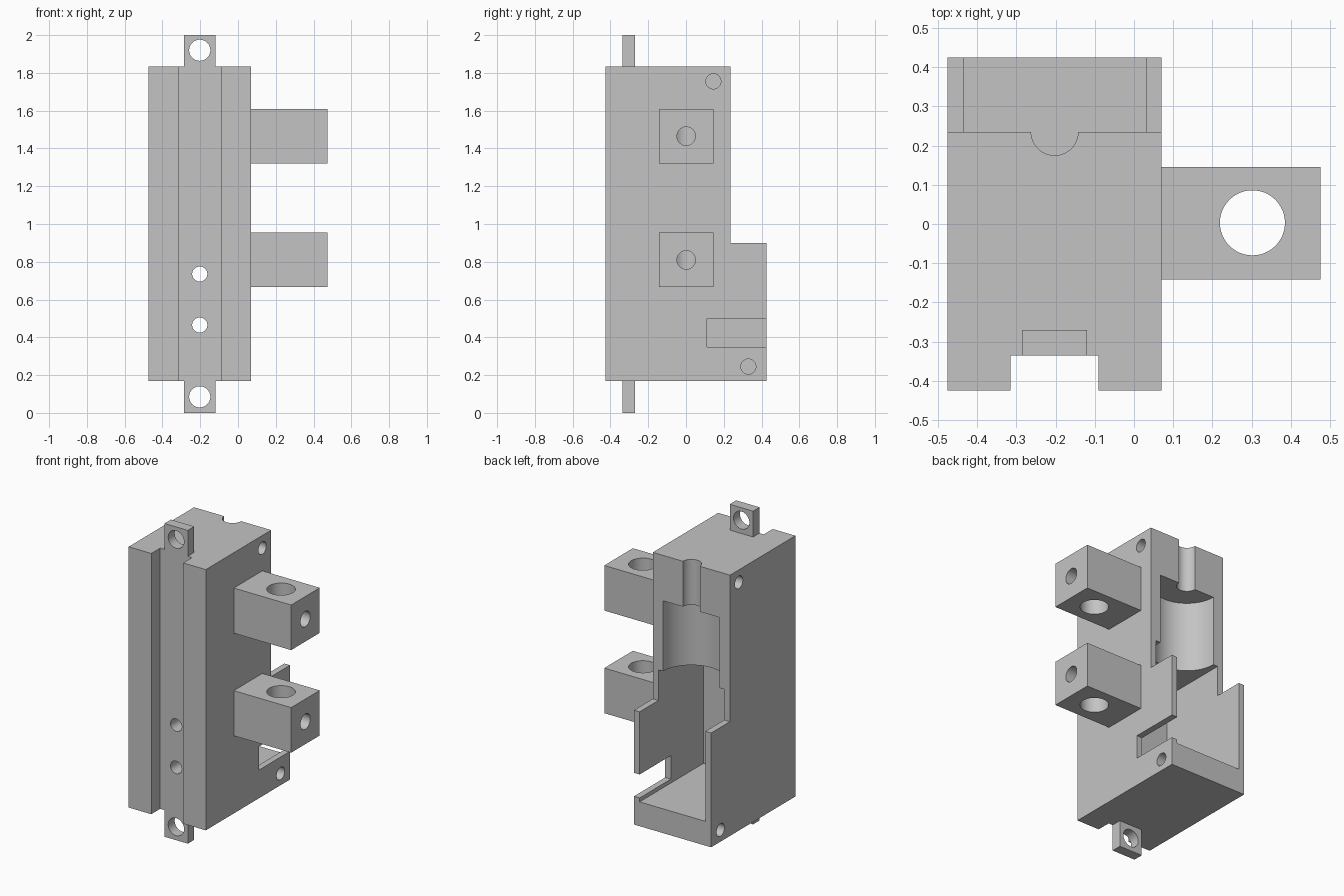
import bpy
import math
from mathutils import Vector

default = bpy.data.objects.get("Cube")
if default:
    bpy.data.objects.remove(default, do_unlink=True)

grey = bpy.data.materials.new("plain grey")
grey.use_nodes = True
grey.diffuse_color = (0.55, 0.55, 0.55, 1)
grey.node_tree.nodes["Principled BSDF"].inputs["Base Color"].default_value = grey.diffuse_color


def box(name, x, y, z):
    """Box from (min, max) ranges."""
    bpy.ops.mesh.primitive_cube_add(size=1)
    ob = bpy.context.object
    ob.name = name
    lo, hi = Vector((x[0], y[0], z[0])), Vector((x[1], y[1], z[1]))
    for v in ob.data.vertices:
        v.co = Vector([(a + b) / 2 + c * (b - a) for a, b, c in zip(lo, hi, v.co)])
    ob.data.materials.append(grey)
    return ob


def rod(start, end, radius):
    """Round cutter between two points."""
    a, b = Vector(start), Vector(end)
    bpy.ops.mesh.primitive_cylinder_add(vertices=48, radius=radius, depth=(b - a).length,
                                        location=(a + b) / 2)
    ob = bpy.context.object
    ob.name = "round_cutter"
    ob.rotation_euler = (b - a).to_track_quat('Z', 'Y').to_euler()
    ob.data.materials.append(grey)
    return ob


def carve(ob, cutters):
    """Cut every cutter out of the part, then discard the cutters."""
    for c in cutters:
        c.hide_render = True
        mod = ob.modifiers.new("cut", 'BOOLEAN')
        mod.operation, mod.solver, mod.object = 'DIFFERENCE', 'EXACT', c
    bpy.context.view_layer.update()
    mesh = bpy.data.meshes.new_from_object(ob.evaluated_get(bpy.context.evaluated_depsgraph_get()))
    ob.modifiers.clear()
    ob.data = mesh
    for c in cutters:
        bpy.data.objects.remove(c, do_unlink=True)
    bpy.ops.object.select_all(action='DESELECT')
    ob.select_set(True)
    bpy.context.view_layer.objects.active = ob
    bpy.ops.object.shade_smooth_by_angle(angle=math.radians(30))


LEFT, RIGHT = -0.475, 0.07      # body sides
BOTTOM, TOP = 0.17, 1.835       # body ends
MID = -0.2025                   # body centre line
STEP = 0.235                    # rear face of the upper half

# Housing with stepped back, front channel, pocket and side slot
body = box("housing", (LEFT, RIGHT), (-0.425, 0.425), (BOTTOM, TOP))
cutters = [
    box("step_cutter", (-1, 1), (STEP, 1), (0.9, 3)),
    box("channel_cutter", (-0.315, -0.09), (-1, -0.335), (-1, 3)),
    box("pocket_cutter", (-0.435, 0.03), (-0.22, 1), (0.325, 1.095)),
    box("slot_cutter", (-0.1, 1), (0.11, 1), (0.35, 0.5)),
    rod((MID, STEP, 1.0), (MID, STEP, 1.545), 0.2),
    rod((MID, STEP, 1.5), (MID, STEP, 2.2), 0.06),
]
# Front screw holes into the pocket
for z in (0.465, 0.735):
    cutters.append(rod((MID, -0.6, z), (MID, 0, z), 0.04))
# Blind holes in both sides
for y, z in ((0.145, 1.755), (0.33, 0.245)):
    for side, inward in ((LEFT, 1), (RIGHT, -1)):
        cutters.append(rod((side - 0.1 * inward, y, z), (side + 0.15 * inward, y, z), 0.04))
carve(body, cutters)

# Mounting tabs
for name, z0, z1, hole in (("lower_tab", 0, BOTTOM, 0.085), ("upper_tab", TOP, 2, 1.92)):
    tab = box(name, (-0.285, -0.12), (-0.335, -0.27), (z0, z1))
    carve(tab, [rod((MID, -0.6, hole), (MID, 0, hole), 0.056)])

# Clamp arms with a vertical bore and a set-screw hole
for name, z in (("lower_arm", 0.81), ("upper_arm", 1.465)):
    arm = box(name, (RIGHT, 0.475), (-0.142, 0.146), (z - 0.144, z + 0.144))
    carve(arm, [rod((0.302, 0.003, z - 0.4), (0.302, 0.003, z + 0.4), 0.083),
                rod((0.302, 0.001, z), (0.7, 0.001, z), 0.049)])
